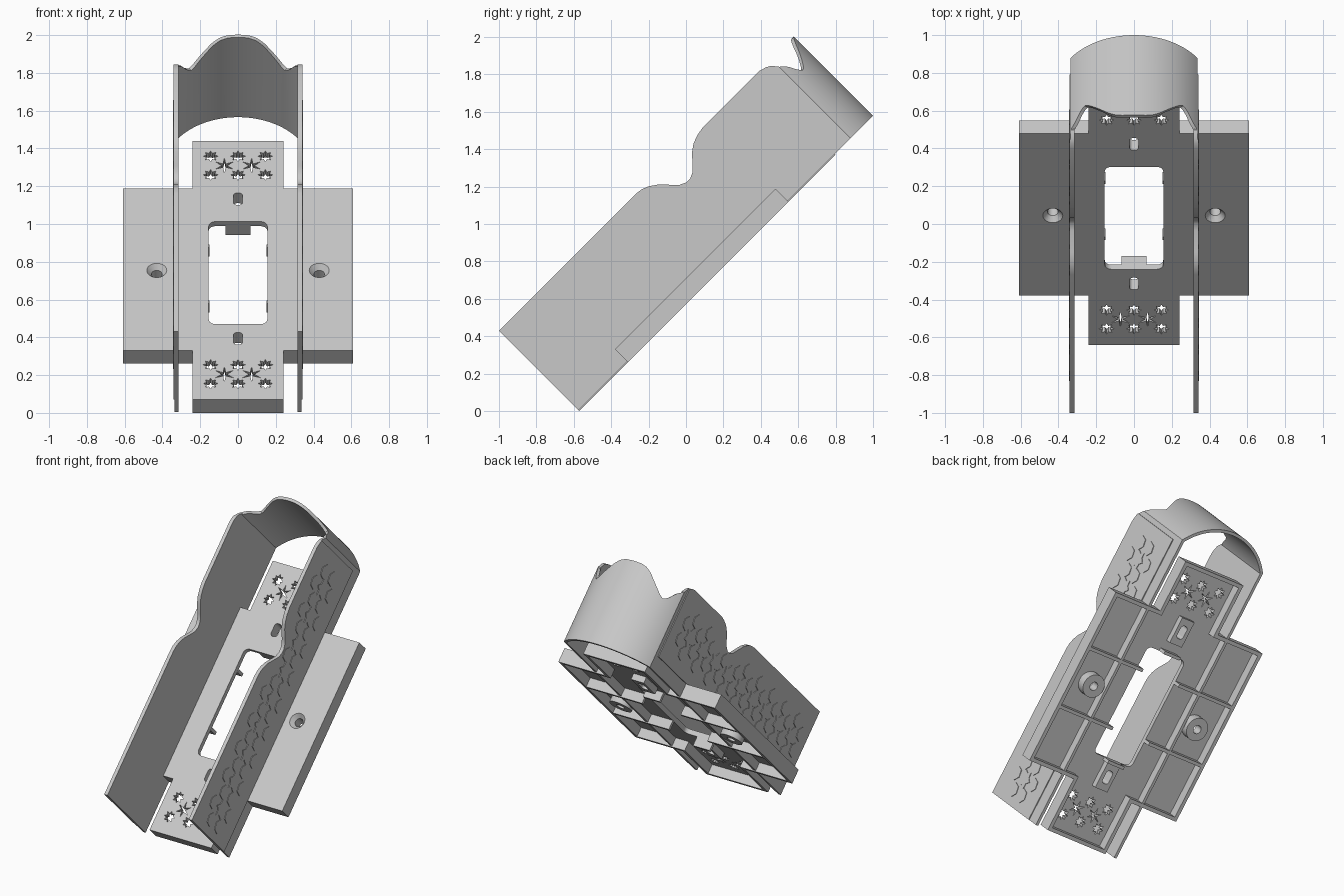
import bpy, bmesh, math
from mathutils import Matrix

cube = bpy.data.objects.get("Cube")
if cube:
    bpy.data.objects.remove(cube)

grey = bpy.data.materials.new("light_grey")
grey.use_nodes = True
grey.diffuse_color = (0.58, 0.58, 0.58, 1)
grey.node_tree.nodes["Principled BSDF"].inputs["Base Color"].default_value = (0.58, 0.58, 0.58, 1)

# Everything is laid out flat (x across, y along, z up from plate), then tilted
TILT = Matrix.Rotation(math.radians(45), 4, 'X')
BOT, SKIN, TOP, RIM = 0.403, 0.468, 0.502, 0.025
START, END = -0.403, 1.534


def finish(name, bm, smooth=False):
    bmesh.ops.recalc_face_normals(bm, faces=bm.faces)
    me = bpy.data.meshes.new(name)
    bm.to_mesh(me)
    bm.free()
    me.materials.append(grey)
    ob = bpy.data.objects.new(name, me)
    bpy.context.scene.collection.objects.link(ob)
    ob.matrix_world = TILT
    if smooth:
        me.polygons.foreach_set("use_smooth", [True] * len(me.polygons))
        me.set_sharp_from_angle(angle=math.radians(30))
    return ob


def prism(bm, pts, lo, hi, axis='Z'):
    """Extrude a polygon: in (x, y) along z, or in (y, z) along x."""
    put = (lambda a, b, c: (a, b, c)) if axis == 'Z' else (lambda a, b, c: (c, a, b))
    low = [bm.verts.new(put(a, b, lo)) for a, b in pts]
    high = [bm.verts.new(put(a, b, hi)) for a, b in pts]
    bm.faces.new(low[::-1])
    bm.faces.new(high)
    n = len(pts)
    for i in range(n):
        j = (i + 1) % n
        bm.faces.new((low[i], low[j], high[j], high[i]))


def rect(x0, x1, y0, y1, r=0):
    if not r:
        return [(x0, y0), (x1, y0), (x1, y1), (x0, y1)]
    pts = []
    corners = [(x1 - r, y1 - r), (x0 + r, y1 - r), (x0 + r, y0 + r), (x1 - r, y0 + r)]
    for q, (cx, cy) in enumerate(corners):
        for k in range(6):
            a = math.pi / 2 * (q + k / 5)
            pts.append((cx + r * math.cos(a), cy + r * math.sin(a)))
    return pts


def star(cx, cy, points, outer, inner, turn=0):
    n = points * 2
    return [(cx + (inner if k % 2 else outer) * math.cos(turn + 2 * math.pi * k / n),
             cy + (inner if k % 2 else outer) * math.sin(turn + 2 * math.pi * k / n))
            for k in range(n)]


def lathe(bm, cx, cy, profile, n=32):
    """Spin a closed (radius, z) profile; zero radius ends become caps."""
    rings = [[bm.verts.new((cx + r * math.cos(2 * math.pi * k / n),
                            cy + r * math.sin(2 * math.pi * k / n), z)) for k in range(n)]
             for r, z in profile]
    for i in range(len(rings) - 1):
        for k in range(n):
            j = (k + 1) % n
            bm.faces.new((rings[i][k], rings[i][j], rings[i + 1][j], rings[i + 1][k]))
    return rings


def cross(m):
    """Outline of the base, shrunk by m."""
    half = [(0.24 - m, START + m), (0.24 - m, -0.035 + m), (0.61 - m, -0.035 + m),
            (0.61 - m, 1.178 - m), (0.24 - m, 1.178 - m), (0.24 - m, END - m)]
    return half + [(-x, y) for x, y in reversed(half)]


def cut(ob, cutter):
    mod = ob.modifiers.new("cut", 'BOOLEAN')
    mod.operation, mod.solver, mod.object = 'DIFFERENCE', 'EXACT', cutter
    bpy.context.view_layer.update()
    me = bpy.data.meshes.new_from_object(ob.evaluated_get(bpy.context.evaluated_depsgraph_get()))
    ob.modifiers.clear()
    ob.data = me


# Base plate, hollow underneath
bm = bmesh.new()
prism(bm, cross(0), BOT, TOP)
base = finish("base_plate", bm)
bm = bmesh.new()
prism(bm, cross(RIM), BOT - 0.1, SKIN)
hollow = finish("hollow_cutter", bm)
cut(base, hollow)

# Slot frames under the plate
SLOTS = (0.055, 1.1)
bm = bmesh.new()
for y in SLOTS:
    prism(bm, rect(-0.05, 0.05, y - 0.09, y + 0.09), 0.425, SKIN + 0.001)
frames = finish("slot_frames", bm)

# Openings: window, slots, star patterns, countersunk holes
bm = bmesh.new()
prism(bm, rect(-0.155, 0.155, 0.163, 0.93, 0.035), 0.3, 0.6)
for y in SLOTS:
    prism(bm, rect(-0.025, 0.025, y - 0.045, y + 0.045, 0.02), 0.3, 0.6)
for mid in (-0.212, 1.35):
    for x in (-0.145, 0, 0.145):
        for dy in (-0.07, 0.07):
            prism(bm, star(x, mid + dy, 8, 0.04, 0.023), 0.3, 0.6)
    for x in (-0.072, 0.072):
        prism(bm, star(x, mid, 6, 0.056, 0.014, math.pi / 6), 0.3, 0.6)
HOLE_Y = 0.565
for x in (-0.43, 0.43):
    rings = lathe(bm, x, HOLE_Y, [(0.028, 0.3), (0.028, 0.474), (0.053, TOP), (0.053, 0.6)])
    bm.faces.new(rings[0])
    bm.faces.new(rings[-1])
openings = finish("opening_cutter", bm)
cut(base, openings)
cut(frames, openings)
for helper in (hollow, openings):
    bpy.data.objects.remove(helper)

# Screw bosses
for side, x in (("right", -0.43), ("left", 0.43)):
    bm = bmesh.new()
    lathe(bm, x, HOLE_Y, [(0.028, SKIN), (0.028, BOT), (0.078, BOT), (0.078, SKIN)])
    finish(side + "_screw_boss", bm, True)

# Cross ribs and window lips
bm = bmesh.new()
for s in (-1, 1):
    for y in (0.36, 0.78):
        prism(bm, rect(min(s * 0.15, s * 0.6), max(s * 0.15, s * 0.6), y - 0.011, y + 0.011),
              BOT, SKIN + 0.001)
finish("cross_ribs", bm)
bm = bmesh.new()
for y in (0.142, 0.93):
    prism(bm, rect(-0.065, 0.065, y, y + 0.021), BOT, SKIN + 0.001)
finish("window_lips", bm)

# Side walls with raised panels and honeycomb relief
CREST = [(1.654, 0.95), (1.625, 0.985), (1.6, 0.998), (1.565, 1.008), (1.13, 1.008), (1.085, 1.0),
         (1.04, 0.983), (1.0, 0.955), (0.95, 0.9), (0.925, 0.877), (0.895, 0.863), (0.865, 0.863),
         (0.83, 0.88), (0.75, 0.962), (0.71, 0.99), (0.67, 1.006), (0.63, 1.011), (START, 1.011)]
PANEL_END = 1.62
wall = [(START, 0.41), (1.654, 0.41)] + CREST
panel = [(START, TOP), (PANEL_END, TOP), (PANEL_END, 0.987)] + CREST[2:]
STEP, MID = 0.099, 0.747
for side, s in (("right", -1), ("left", 1)):
    bm = bmesh.new()
    prism(bm, wall, s * 0.316, s * 0.335, 'X')
    finish(side + "_wall", bm, True)
    bm = bmesh.new()
    prism(bm, panel, s * 0.334, s * 0.341, 'X')
    finish(side + "_wall_panel", bm, True)
    bm = bmesh.new()
    for k in range(19):
        y = -0.304 + STEP * k
        spread = 0.114 if k % 2 else 0.057
        for dz in (-spread, spread):
            if dz > 0.1 and k in (11, 13):
                continue
            hexagon = star(y, MID + dz, 3, 0.048, 0.048, math.radians(-45))
            prism(bm, hexagon, s * 0.340, s * 0.345, 'X')
        if k % 2:
            prism(bm, star(y, MID, 6, 0.066, 0.042, math.pi / 6), s * 0.340, s * 0.345, 'X')
    finish(side + "_honeycomb", bm)

# Bowed end wall with a scalloped top edge
SCALLOP = [(0, 1.008), (0.06, 1.006), (0.1, 0.995), (0.14, 0.967), (0.2, 0.903), (0.24, 0.86),
           (0.262, 0.845), (0.285, 0.872), (0.31, 0.92), (0.336, 0.95)]


def scallop(x):
    x = min(abs(x), 0.3359)
    for (a, za), (b, zb) in zip(SCALLOP, SCALLOP[1:]):
        if x <= b:
            return za + (zb - za) * (x - a) / (b - a)


RADIUS, CENTRE, THICK, N = 0.415, 1.409, 0.02, 64
sweep = math.asin(0.335 / RADIUS)
bm = bmesh.new()
sections = []
for i in range(N + 1):
    a = sweep * (2 * i / N - 1)
    top = scallop(RADIUS * math.sin(a))
    sections.append([bm.verts.new((r * math.sin(a), CENTRE + r * math.cos(a), z))
                     for r, z in ((RADIUS, 0.41), (RADIUS, top),
                                  (RADIUS - THICK, top), (RADIUS - THICK, 0.41))])
for p, q in zip(sections, sections[1:]):
    for k in range(4):
        j = (k + 1) % 4
        bm.faces.new((p[k], p[j], q[j], q[k]))
bm.faces.new(sections[0])
bm.faces.new(sections[-1])
finish("bowed_end_wall", bm, True)
